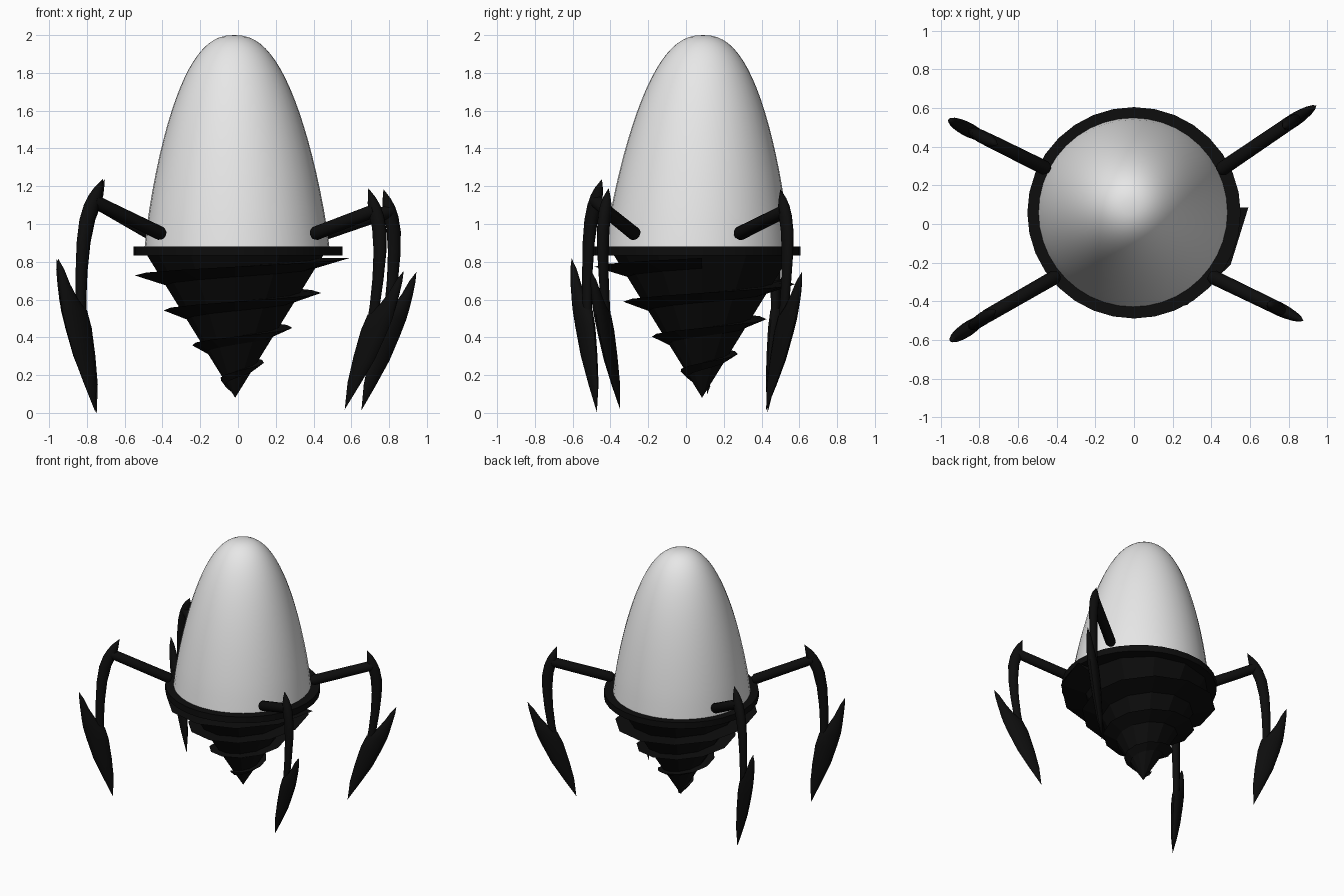
import bpy, bmesh, math
from mathutils import Matrix, Vector

cube = bpy.data.objects.get("Cube")
if cube:
    bpy.data.objects.remove(cube, do_unlink=True)


def material(name, value):
    m = bpy.data.materials.new(name)
    m.use_nodes = True
    col = (value, value, value, 1)
    m.diffuse_color = col
    m.node_tree.nodes["Principled BSDF"].inputs["Base Color"].default_value = col
    return m


white = material("shell_white", 0.8)
black = material("black", 0.004)


def finish(bm, name, mat, smooth):
    bmesh.ops.remove_doubles(bm, verts=bm.verts, dist=0.0005)
    bmesh.ops.recalc_face_normals(bm, faces=bm.faces)
    mesh = bpy.data.meshes.new(name)
    bm.to_mesh(mesh)
    bm.free()
    mesh.materials.append(mat)
    ob = bpy.data.objects.new(name, mesh)
    bpy.context.collection.objects.link(ob)
    if smooth:
        bpy.ops.object.select_all(action="DESELECT")
        ob.select_set(True)
        bpy.context.view_layer.objects.active = ob
        bpy.ops.object.shade_smooth_by_angle(angle=math.radians(45))
    return ob


def bridge(bm, rings, closed=True):
    """Skin a list of point rings and cap both ends."""
    rings = [[bm.verts.new(p) for p in ring] for ring in rings]
    n = len(rings[0])
    for a, b in zip(rings, rings[1:]):
        for i in range(n):
            j = (i + 1) % n
            bm.faces.new((a[i], a[j], b[j], b[i]))
    bm.faces.new(rings[0])
    bm.faces.new(rings[-1])


def loft(name, rows, seg, mat, matrix=Matrix(), smooth=True):
    """Rows are (z, x_centre, y_centre, x_radius, y_radius)."""
    rings = []
    for z, cx, cy, rx, ry in rows:
        angles = [2 * math.pi * i / seg for i in range(seg)]
        rings.append([matrix @ Vector((cx + rx * math.cos(a), cy + ry * math.sin(a), z))
                      for a in angles])
    bm = bmesh.new()
    bridge(bm, rings)
    return finish(bm, name, mat, smooth)


# Shell: tall dome whose axis leans very slightly
dome = []
for i in range(21):
    t = 1 - (1 - i / 20) ** 2
    r = 0.49 * max(0, 1 - t ** 1.2) ** 0.42
    dome.append((0.87 + 1.13 * t, -0.005 - 0.015 * t, 0.06 + 0.03 * t, r, r))
loft("dome_shell", dome, 40, white)

# Rim plate under the shell
loft("rim", [(z, 0, 0.058, 0.552, 0.547) for z in (0.832, 0.88)], 32, black)

# Drill cone
TIP = 0.08
AXIS = Vector((-0.015, 0.085, 0))
loft("drill_cone", [(TIP, AXIS.x, AXIS.y, 0, 0), (0.84, AXIS.x, AXIS.y, 0.47, 0.47)],
     12, black, smooth=False)

# Helical thread, a wedge narrowing toward the tip
rings = []
STEPS = 12
for i in range(int(STEPS * 3.75) + 1):
    z = 0.82 - 0.185 * i / STEPS
    a = -2 * math.pi * i / STEPS
    d = Vector((math.cos(a), math.sin(a), 0))
    depth = z - TIP
    h = 0.015 + 0.02 * depth
    rings.append([AXIS + d * r + Vector((0, 0, zz)) for r, zz in (
        (0.82 * depth, z), (0.55 * depth, z - 2 * h), (0.55 * depth, z))])
bm = bmesh.new()
bridge(bm, rings)
finish(bm, "drill_thread", black, False)

# Leg outlines: (height below knee tip, inner edge, outer edge, half width)
SHIN = [(0, 0, 0, 0), (0.045, 0.006, 0.052, 0.02), (0.085, 0.012, 0.086, 0.03),
        (0.135, 0.026, 0.116, 0.034), (0.215, 0.06, 0.145, 0.033), (0.335, 0.088, 0.163, 0.03),
        (0.485, 0.105, 0.17, 0.026), (0.635, 0.112, 0.17, 0.024), (0.75, 0.11, 0.16, 0.02)]
FOOT = [(0.42, 0.287, 0.287, 0), (0.475, 0.252, 0.287, 0.016), (0.555, 0.215, 0.279, 0.027),
        (0.635, 0.165, 0.269, 0.034), (0.695, 0.105, 0.26, 0.037), (0.785, 0.078, 0.235, 0.036),
        (0.935, 0.056, 0.187, 0.03), (1.085, 0.042, 0.119, 0.02), (1.235, 0.048, 0.048, 0)]


def rows(outline):
    return [(-d, (a + b) / 2, 0, (b - a) / 2, w) for d, a, b, w in outline]


def leg(side, root, knee, heading, tilt, scale):
    m = (Matrix.Translation(knee) @ Matrix.Rotation(math.radians(heading), 4, "Z")
         @ Matrix.Rotation(math.radians(-tilt), 4, "Y") @ Matrix.Scale(scale, 4))
    loft(side + "_leg_shin", rows(SHIN), 12, black, m)
    loft(side + "_leg_foot", rows(FOOT), 12, black, m)
    # Straight arm from the shell to the knee
    start, end = Vector(root), m @ Vector((0.06, 0, -0.115))
    axis = end - start
    turn = Matrix.Translation(start) @ axis.to_track_quat("Z", "Y").to_matrix().to_4x4()
    loft(side + "_leg_arm", [(-0.02, 0, 0, 0.025, 0.025), (0, 0, 0, 0.037, 0.037),
                             (axis.length, 0, 0, 0.035, 0.035)], 16, black, turn)


leg("front_right", (-0.41, -0.275, 0.95), (-0.715, -0.445, 1.238), 214, 0, 1)
leg("back_right", (-0.46, 0.29, 0.95), (-0.705, 0.41, 1.235), 153, 0, 1)
leg("front_left", (0.41, -0.275, 0.95), (0.69, -0.41, 1.19), -26, -9, 0.955)
leg("back_left", (0.455, 0.285, 0.95), (0.77, 0.5, 1.185), 33, -9, 0.955)
